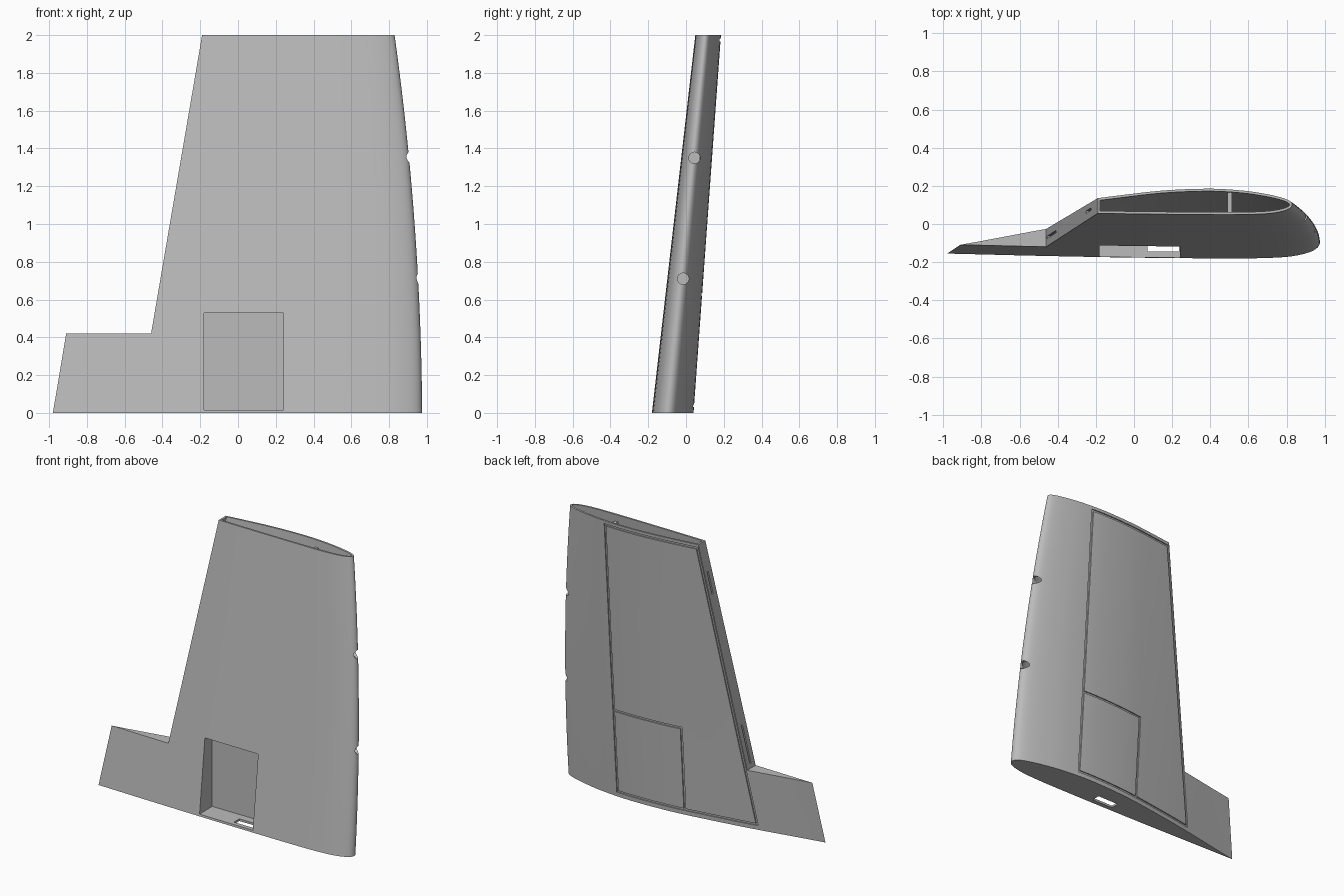
import bpy, bmesh, math
from mathutils import Matrix, Vector

if "Cube" in bpy.data.objects:
    bpy.data.objects.remove(bpy.data.objects["Cube"])

LEAN = 0.11      # sideways lean of the wing per unit of height
WALL = 0.013     # skin thickness
GROOVE = 0.008   # panel line depth
ROWS = 20
SAMPLES = 72

# Airfoil: s runs from the front skin's tail (-1) round the nose (0) to the back skin's tail (1)
FOIL = [(-1, 0), (-.87, -.06), (-.7, -.11), (-.45, -.13), (-.3, -.09), (-.2, 0), (-.1, .13),
        (0, .31), (.1, .48), (.22, .65), (.32, .79), (.42, .92), (.54, 1), (.67, .93),
        (.77, .74), (.87, .47), (1, 0)]

grey = bpy.data.materials.new("plain_grey")
grey.use_nodes = True
grey.diffuse_color = (.5, .5, .5, 1)
grey.node_tree.nodes["Principled BSDF"].inputs["Base Color"].default_value = (.5, .5, .5, 1)


def foil(s):
    """Smooth height of the airfoil at s."""
    n = len(FOIL)
    i = next((k for k in range(n - 1) if s <= FOIL[k + 1][0]), n - 2)

    def slope(k):
        a, b = FOIL[max(k - 1, 0)], FOIL[min(k + 1, n - 1)]
        return (b[1] - a[1]) / (b[0] - a[0])
    (s0, f0), (s1, f1) = FOIL[i], FOIL[i + 1]
    d = s1 - s0
    u = (s - s0) / d
    return (f0 * (1 + 2 * u) * (1 - u) ** 2 + f1 * u * u * (3 - 2 * u)
            + d * slope(i) * u * (1 - u) ** 2 + d * slope(i + 1) * u * u * (u - 1))


def nose(z):
    return .975 - .007 * z - .033 * z * z


def tail(z):
    return -.98 + .167 * z


def hinge(z):
    return -.532 + .171 * z


def section(z, end_x=None, inset=0):
    """Closed airfoil outline at height z, cut off at end_x and shrunk by inset."""
    chord = nose(z) - tail(z)
    end = 1 if end_x is None else math.sqrt((nose(z) - end_x) / chord)
    pts = []
    for i in range(SAMPLES + 1):
        s = end * (2 * i / SAMPLES - 1)
        pts.append(Vector((nose(z) - chord * s * s,
                           -.155 + LEAN * z + (.195 - .0375 * z) * foil(s))))
    if end_x is None:
        return pts[:-1]
    out = []
    for i, p in enumerate(pts):
        t = (pts[min(i + 1, SAMPLES)] - pts[max(i - 1, 0)]).normalized()
        out.append(p + Vector((-t.y, t.x)) * inset)
    out[0].x = out[-1].x = end_x
    return out


def finish(name, bm):
    """Make an object whose faces all point outward."""
    bmesh.ops.recalc_face_normals(bm, faces=bm.faces)
    if bm.calc_volume(signed=True) < 0:
        bmesh.ops.reverse_faces(bm, faces=bm.faces)
    me = bpy.data.meshes.new(name)
    bm.to_mesh(me)
    bm.free()
    me.materials.append(grey)
    ob = bpy.data.objects.new(name, me)
    bpy.context.collection.objects.link(ob)
    return ob


def loft(name, z0, z1, outline):
    bm = bmesh.new()
    rings = []
    for r in range(ROWS + 1):
        z = z0 + (z1 - z0) * r / ROWS
        rings.append([bm.verts.new((p.x, p.y, z)) for p in outline(z)])
    for a, b in zip(rings, rings[1:]):
        for i in range(len(a)):
            j = (i + 1) % len(a)
            bm.faces.new((a[i], a[j], b[j], b[i]))
    bm.faces.new(rings[0])
    bm.faces.new(rings[-1])
    return finish(name, bm)


def prism(name, xz, y0, y1, lean=0):
    """Polygon in the x-z plane, extruded along y and optionally leaning with the wing."""
    bm = bmesh.new()
    a, b = [[bm.verts.new((x, y + lean * z, z)) for x, z in xz] for y in (y0, y1)]
    for i in range(len(a)):
        j = (i + 1) % len(a)
        bm.faces.new((a[i], a[j], b[j], b[i]))
    bm.faces.new(a)
    bm.faces.new(b)
    return finish(name, bm)


def rect(x0, x1, z0, z1):
    return [(x0, z0), (x1, z0), (x1, z1), (x0, z1)]


def along_hinge(a, b, z0, z1):
    return [(hinge(z0) + a, z0), (hinge(z0) + b, z0), (hinge(z1) + b, z1), (hinge(z1) + a, z1)]


def volume(me):
    bm = bmesh.new()
    bm.from_mesh(me)
    v = bm.calc_volume(signed=True)
    bm.free()
    return v


def carve(target, tool, keep=False):
    """Subtract tool, taking the first solver whose result has a sound volume."""
    before, removed = volume(target.data), volume(tool.data)
    mod = target.modifiers.new("cut", "BOOLEAN")
    mod.operation, mod.object = "DIFFERENCE", tool
    result = target.data
    for solver in ("EXACT", "MANIFOLD", "FLOAT"):
        mod.solver = solver
        bpy.context.view_layer.update()
        graph = bpy.context.evaluated_depsgraph_get()
        me = bpy.data.meshes.new_from_object(target.evaluated_get(graph))
        v = volume(me)
        if v > 0 and before - removed - 1e-4 < v < before - 1e-8:
            result = me
            break
    target.modifiers.remove(mod)
    target.data = result
    if not keep:
        bpy.data.objects.remove(tool)


# Solid wing, with the control surface bay cut from the trailing edge
wing = loft("wing", 0, 2, section)
carve(wing, prism("bay", [(-1.5, .42), (hinge(.42), .42), (hinge(2.1), 2.1), (-1.5, 2.1)], -1, 1))

# Cavity open at the tip, leaving the pocket housing and the spar standing
cavity = loft("cavity", .015, 2.05, lambda z: section(z, hinge(z) + WALL, WALL))
carve(cavity, prism("housing", rect(-.195, .255, -.1, .545), -1, -.015))
carve(cavity, prism("spar", rect(.49, .515, -.1, 1.95), -1, 1))
carve(wing, cavity)

# Front pocket and the cable hole in its floor
carve(wing, prism("pocket", rect(-.18, .24, .015, .53), -1, -.03))
carve(wing, prism("cable_hole", rect(.07, .235, -.1, .1), -.145, -.085))

# Panel lines on the back skin
lines = [rect(.5, .514, .03, 1.979),
         along_hinge(.008, .022, .03, 1.979),
         [(hinge(1.965) + .008, 1.965), (.514, 1.965), (.514, 1.979), (hinge(1.979) + .008, 1.979)],
         [(hinge(.03) + .008, .03), (.514, .03), (.514, .044), (hinge(.044) + .008, .044)],
         rect(-.01, .514, .62, .634),
         rect(-.01, .004, .03, .634)]
core = loft("core", -.05, 2.05, lambda z: section(z, hinge(z) - .1, GROOVE))
for outline in lines:
    strip = prism("panel_line", outline, -.135, .2, LEAN)
    carve(strip, core, keep=True)
    carve(wing, strip)
bpy.data.objects.remove(core)

# Hinge slots in the rear wall
for z0, z1 in ((.45, .72), (1.64, 1.8)):
    carve(wing, prism("hinge_slot", along_hinge(-.05, .05, z0, z1), -.125, -.113, LEAN))

# Round holes in the leading edge
for y, z in ((-.015, .71), (.045, 1.35)):
    bm = bmesh.new()
    bmesh.ops.create_cone(bm, cap_ends=True, segments=32, radius1=.03, radius2=.03, depth=.3,
                          matrix=Matrix.Translation((.98, y, z)) @ Matrix.Rotation(math.pi / 2, 4, "Y"))
    carve(wing, finish("nose_hole", bm))

# Smooth skin with crisp edges
bpy.ops.object.select_all(action="DESELECT")
wing.select_set(True)
bpy.context.view_layer.objects.active = wing
bpy.ops.object.shade_smooth_by_angle(angle=math.radians(30))
